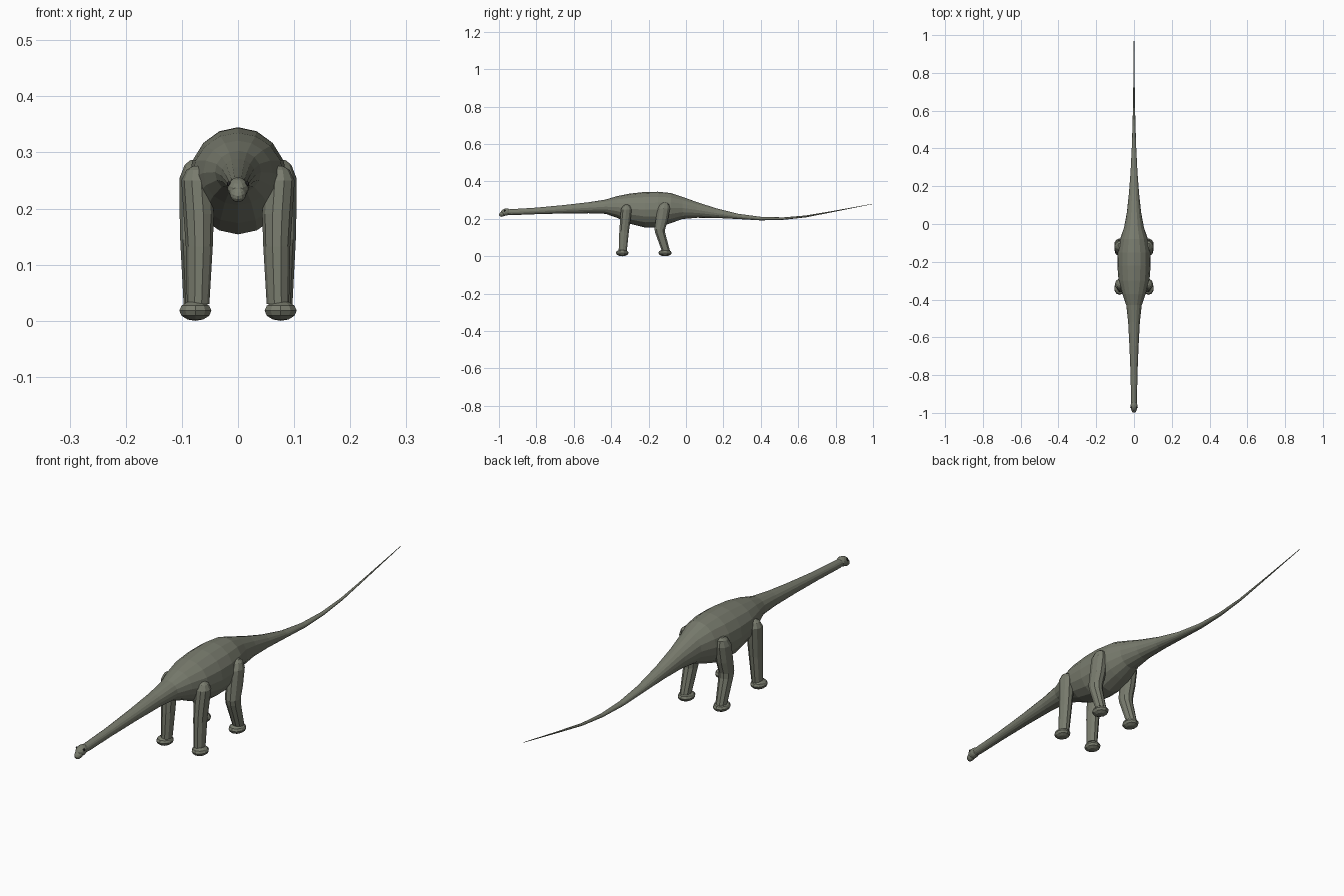
import bpy, bmesh, math
from mathutils import Matrix, Vector

if "Cube" in bpy.data.objects:
    bpy.data.objects.remove(bpy.data.objects["Cube"])


def material(name, color):
    m = bpy.data.materials.new(name)
    m.diffuse_color = (*color, 1)
    m.use_nodes = True
    m.node_tree.nodes["Principled BSDF"].inputs["Base Color"].default_value = m.diffuse_color
    return m


SKIN = material("grey_green_skin", (0.19, 0.20, 0.155))
DARK = material("dark_eye", (0.02, 0.02, 0.02))


def finish(bm, name, mat):
    bmesh.ops.recalc_face_normals(bm, faces=bm.faces)
    me = bpy.data.meshes.new(name)
    bm.to_mesh(me)
    bm.free()
    me.materials.append(mat)
    ob = bpy.data.objects.new(name, me)
    bpy.context.collection.objects.link(ob)
    return ob


def loft(name, rings, mat=SKIN):
    bm = bmesh.new()
    loops = [[bm.verts.new(p) for p in ring] for ring in rings]
    n = len(loops[0])
    for a, b in zip(loops, loops[1:]):
        for i in range(n):
            j = (i + 1) % n
            bm.faces.new((a[i], a[j], b[j], b[i]))
    bm.faces.new(loops[0])
    bm.faces.new(loops[-1])
    return finish(bm, name, mat)


def ball(name, loc, size, mat=SKIN, tilt=0, seg=12, rings=8):
    bm = bmesh.new()
    bmesh.ops.create_uvsphere(bm, u_segments=seg, v_segments=rings, radius=1)
    bm.transform(Matrix.Translation(loc) @ Matrix.Rotation(tilt, 4, 'X')
                 @ Matrix.Diagonal((*size, 1)))
    return finish(bm, name, mat)


# Neck, torso and tail: y, top z, bottom z, half width
body = [(-0.965, .250, .222, .014), (-0.93, .252, .220, .016),
        (-0.80, .260, .225, .018), (-0.65, .274, .229, .024),
        (-0.52, .289, .230, .031), (-0.43, .303, .227, .041),
        (-0.37, .321, .206, .062), (-0.30, .335, .174, .082),
        (-0.22, .344, .154, .088), (-0.15, .345, .155, .087),
        (-0.08, .338, .177, .074), (-0.02, .318, .199, .053),
        (0.06, .289, .206, .038), (0.16, .257, .205, .027),
        (0.28, .227, .199, .018), (0.40, .211, .192, .012),
        (0.52, .208, .195, .008), (0.64, .218, .208, .005),
        (0.80, .245, .239, .003), (1.00, .281, .279, .001)]
SIDES = 16
rings = []
for y, top, bot, w in body:
    ring = []
    for i in range(SIDES):
        a = math.tau * i / SIDES
        ring.append((w * math.sin(a), y,
                     (top + bot) / 2 + (top - bot) / 2 * math.cos(a)))
    rings.append(ring)
loft("body_neck_tail", rings)

# Head, snout and eyes
ball("head", (0, -.964, .236), (.019, .028, .019), tilt=.25)
ball("snout", (0, -.980, .227), (.015, .021, .014), tilt=.5)
for s in (-1, 1):
    ball("eye", (s * .0155, -.970, .244), (.0045, .0045, .0045), DARK, seg=8, rings=6)


# Legs: x, y, z, radius across, radius lengthwise
front = [(.074, -.318, .276, .006, .008), (.074, -.318, .269, .018, .020),
         (.074, -.319, .250, .027, .030), (.070, -.325, .190, .027, .029),
         (.069, -.331, .132, .024, .027), (.071, -.338, .030, .020, .023)]
hind = [(.078, -.112, .287, .006, .009), (.077, -.114, .278, .018, .024),
        (.075, -.119, .255, .029, .035), (.075, -.130, .190, .029, .034),
        (.076, -.140, .145, .027, .030), (.076, -.138, .125, .026, .028),
        (.077, -.108, .030, .020, .023)]


def leg(name, path, s):
    rr = []
    for x, y, z, rx, ry in path:
        rr.append([(s * x + rx * math.cos(math.tau * i / 10),
                    y + ry * math.sin(math.tau * i / 10), z) for i in range(10)])
    loft(name, rr)


for s, side in ((-1, "right"), (1, "left")):
    leg("front_leg_" + side, front, s)
    leg("hind_leg_" + side, hind, s)
    ball("front_foot_" + side, (s * .076, -.341, .018), (.030, .034, .018), seg=10, rings=6)
    ball("hind_foot_" + side, (s * .076, -.112, .018), (.030, .036, .018), seg=10, rings=6)
